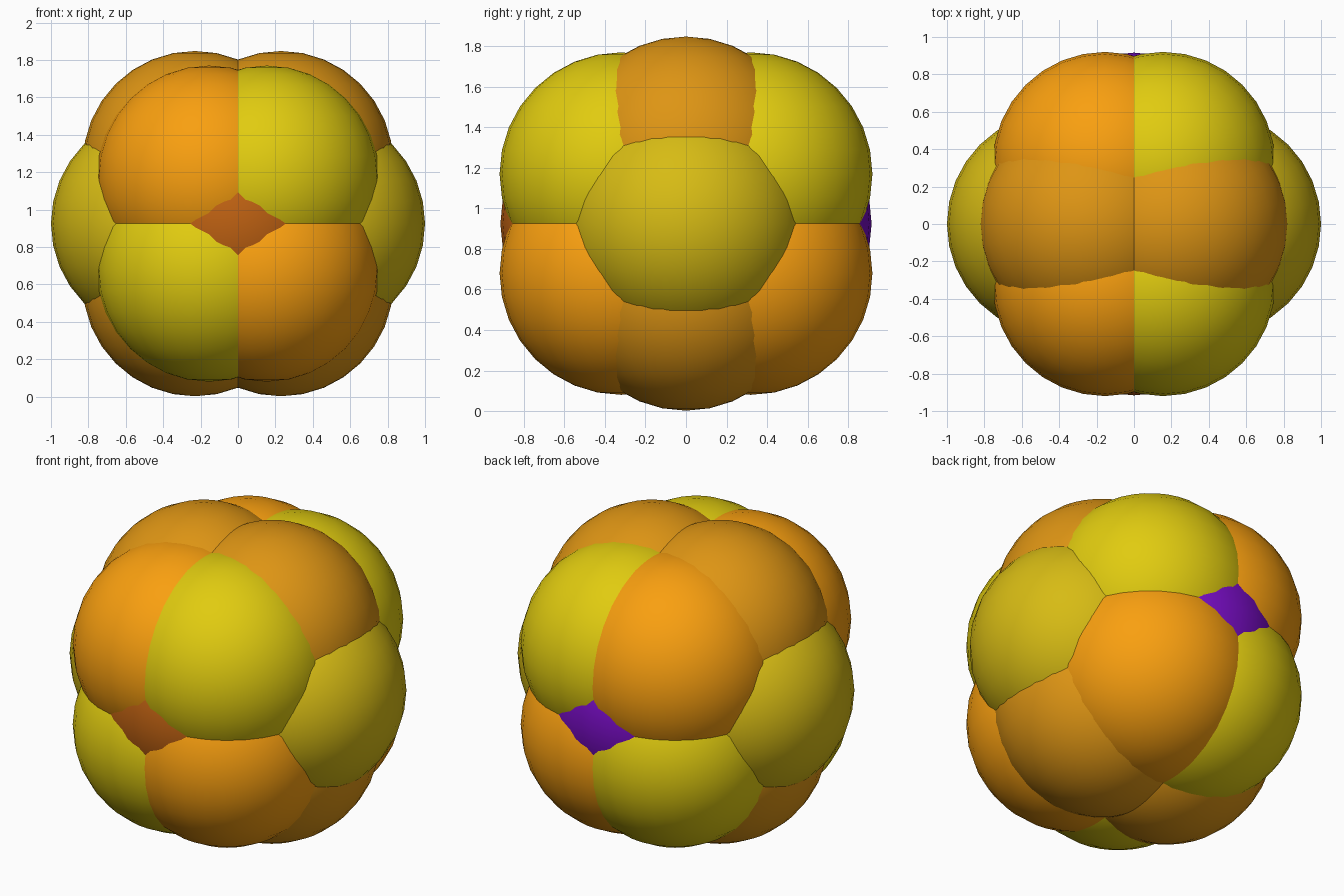
import bpy

if "Cube" in bpy.data.objects:
    bpy.data.objects.remove(bpy.data.objects["Cube"])

R = 0.6        # radius of every ball
ZC = 0.925     # height of the cluster centre


def material(name, rgb):
    m = bpy.data.materials.new(name)
    m.diffuse_color = (*rgb, 1)
    m.use_nodes = True
    m.node_tree.nodes["Principled BSDF"].inputs["Base Color"].default_value = m.diffuse_color
    return m


orange = material("orange", (0.95, 0.35, 0.005))
yellow = material("yellow", (0.75, 0.60, 0.005))
dull_orange = material("dull_orange", (0.73, 0.30, 0.007))
dull_yellow = material("dull_yellow", (0.68, 0.50, 0.007))
brown = material("brown", (0.52, 0.12, 0.006))
purple = material("purple", (0.19, 0.004, 0.56))


def ball(name, x, y, z, mat):
    bpy.ops.mesh.primitive_uv_sphere_add(segments=32, ring_count=16, radius=R,
                                         location=(x, y, ZC + z))
    ob = bpy.context.object
    ob.name = name
    bpy.ops.object.shade_smooth()
    ob.data.materials.append(mat)


for sx, side in ((-1, "left"), (1, "right")):
    # side balls of the middle ring
    ball(f"{side}_ball", sx * 0.4, 0, 0, dull_yellow)
    for sz, level in ((-1, "lower"), (1, "upper")):
        # top and bottom balls of the middle ring
        ball(f"{level}_{side}_ring_ball", sx * 0.23, 0, sz * 0.323, dull_orange)
        # front and back groups of four, coloured diagonally
        for sy, face in ((-1, "front"), (1, "back")):
            ball(f"{face}_{level}_{side}_ball", sx * 0.155, sy * 0.32, sz * 0.245,
                 yellow if sx * sz > 0 else orange)

# small centre patches on front and back
ball("front_centre_ball", 0, -0.316, 0, brown)
ball("back_centre_ball", 0, 0.316, 0, purple)
